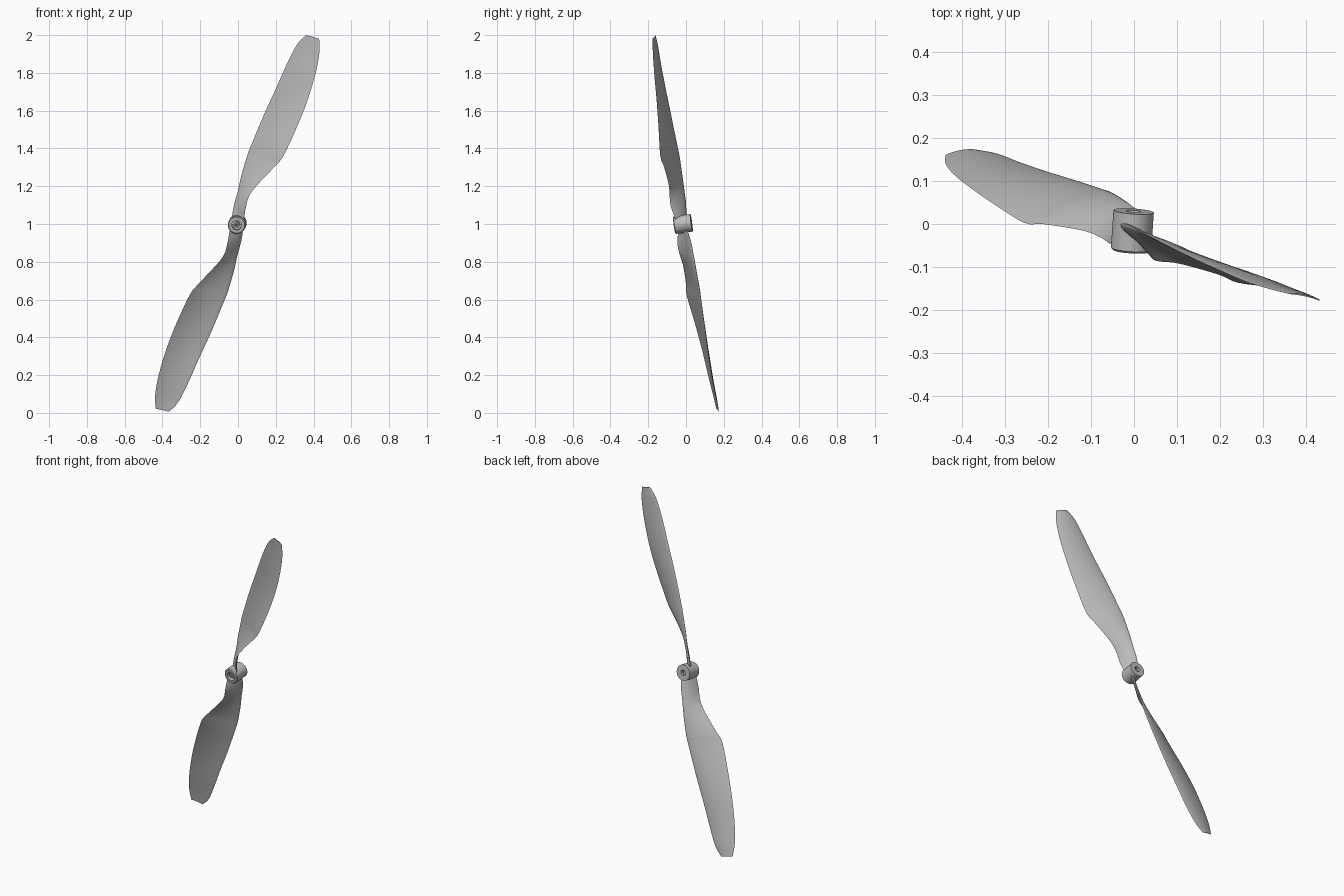
import bpy, bmesh, math
from mathutils import Vector, Matrix

cube = bpy.data.objects.get("Cube")
if cube:
    bpy.data.objects.remove(cube, do_unlink=True)

CENTRE = Vector((-0.004, -0.017, 1.0))
AXIS = Vector((0.07, 1.0, 0.142)).normalized()
SPAN = Vector((0.39, -0.17, 1.0)).normalized()

grey = bpy.data.materials.new("light grey plastic")
grey.use_nodes = True
colour = (0.5, 0.5, 0.5, 1.0)
grey.diffuse_color = colour
grey.node_tree.nodes["Principled BSDF"].inputs["Base Color"].default_value = colour


def finish(bm, name):
    """Turn a bmesh into a smooth shaded grey object."""
    bmesh.ops.recalc_face_normals(bm, faces=bm.faces)
    mesh = bpy.data.meshes.new(name)
    bm.to_mesh(mesh)
    bm.free()
    mesh.materials.append(grey)
    obj = bpy.data.objects.new(name, mesh)
    bpy.context.collection.objects.link(obj)
    bpy.ops.object.select_all(action="DESELECT")
    obj.select_set(True)
    bpy.context.view_layer.objects.active = obj
    bpy.ops.object.shade_smooth_by_angle(angle=math.radians(40))
    return obj


def bridge(bm, a, b):
    for i in range(len(a)):
        j = (i + 1) % len(a)
        bm.faces.new((a[i], a[j], b[j], b[i]))


def spline(points, steps):
    """Catmull-Rom curve through the points."""
    pts = [2 * points[0] - points[1]] + points + [2 * points[-1] - points[-2]]
    out = []
    for p, q, r, s in zip(pts, pts[1:], pts[2:], pts[3:]):
        for k in range(steps):
            t = k / steps
            out.append(q + (r - p) * (t / 2) + (2 * p - 5 * q + 4 * r - s) * (t * t / 2)
                       + (3 * q - p - 3 * r + s) * (t ** 3 / 2))
    return out + [points[-1]]


# Blade outline from root to tip: convex leading edge and S-shaped trailing edge
LEADING = [(-.025, -.005, 1.0), (-.030, 0, 1.045), (-.018, 0, 1.11), (0, -.008, 1.175),
           (.015, -.018, 1.245), (.048, -.035, 1.36), (.073, -.048, 1.425),
           (.14, -.081, 1.585), (.2, -.108, 1.715), (.26, -.134, 1.85),
           (.312, -.15, 1.95), (.36, -.162, 2.0)]
TRAILING = [(.02, -.05, .995), (.032, -.057, 1.03), (.042, -.08, 1.09), (.06, -.087, 1.15),
            (.105, -.092, 1.21), (.195, -.117, 1.305), (.24, -.136, 1.36),
            (.315, -.146, 1.52), (.37, -.156, 1.66), (.41, -.168, 1.795),
            (.43, -.175, 1.9), (.43, -.178, 1.98)]


def blade(name, turn):
    lead = spline([Vector(p) for p in LEADING], 4)
    trail = spline([Vector(p) for p in TRAILING], 4)
    bm = bmesh.new()
    rings = []
    n = 10
    for k, (a, b) in enumerate(zip(lead, trail)):
        f = k / (len(lead) - 1)
        chord = b - a
        back = SPAN.cross(chord).normalized()
        thick = 0.009 * (1 - f) + 0.002
        camber = 0.055 * chord.length * min(1, 4 * f)
        ring = []
        for i in range(2 * n):
            # cambered aerofoil: rear face out, front face back
            s = (1 - math.cos(math.pi * i / n)) / 2
            side = 1 if i <= n else -1
            half = thick * 2.2 * math.sqrt(max(s, 0)) * (1 - s)
            offset = camber * 4 * s * (1 - s) + side * half
            ring.append(bm.verts.new(turn @ (a + chord * s + back * offset)))
        rings.append(ring)
    for a, b in zip(rings, rings[1:]):
        bridge(bm, a, b)
    bm.faces.new(rings[0])
    bm.faces.new(rings[-1])
    return finish(bm, name)


half_turn = (Matrix.Translation(CENTRE) @ Matrix.Rotation(math.pi, 4, AXIS)
             @ Matrix.Translation(-CENTRE))
blade("upper_blade", Matrix.Identity(4))
blade("lower_blade", half_turn)

# Hub: turned closed profile (radius, distance along axis), with recess and bore
PROFILE = [(.013, -.022), (.026, -.022), (.026, -.046), (.042, -.046), (.047, -.041),
           (.047, .047), (.017, .047), (.017, .03), (.013, .03)]
side_a = AXIS.cross(SPAN).normalized()
side_b = AXIS.cross(side_a)
bm = bmesh.new()
SIDES = 40
loops = []
for i in range(SIDES):
    ang = 2 * math.pi * i / SIDES
    out = side_a * math.cos(ang) + side_b * math.sin(ang)
    loops.append([bm.verts.new(CENTRE + out * r + AXIS * h) for r, h in PROFILE])
for i in range(SIDES):
    bridge(bm, loops[i], loops[(i + 1) % SIDES])
finish(bm, "hub")

# Shaft collar seated in the front recess
bm = bmesh.new()
collar = [(.007, -.036), (.016, -.036), (.016, -.02), (.007, -.02)]
loops = []
for i in range(SIDES):
    ang = 2 * math.pi * i / SIDES
    out = side_a * math.cos(ang) + side_b * math.sin(ang)
    loops.append([bm.verts.new(CENTRE + out * r + AXIS * h) for r, h in collar])
for i in range(SIDES):
    bridge(bm, loops[i], loops[(i + 1) % SIDES])
finish(bm, "shaft_collar")
